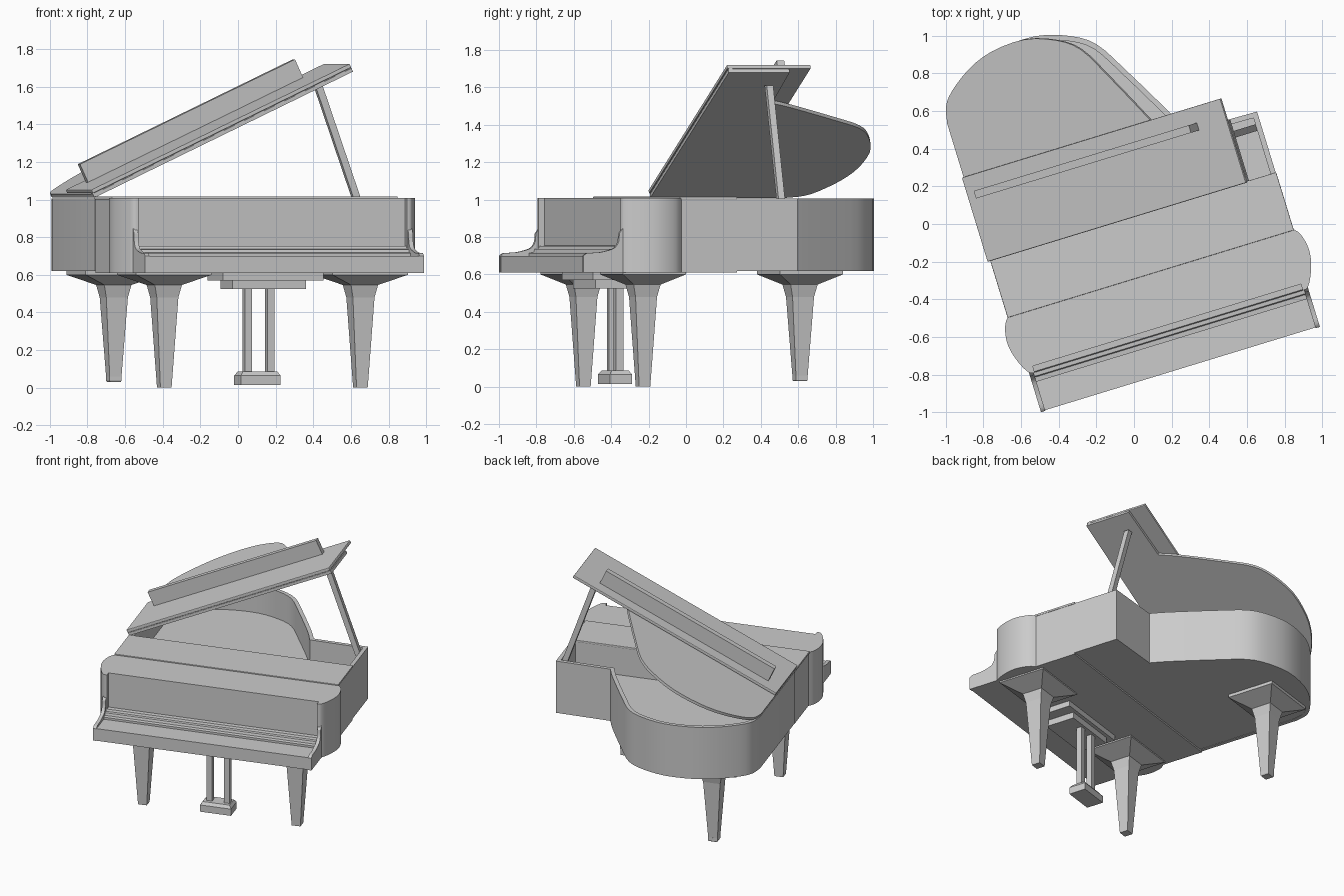
import bpy, bmesh, math
from mathutils import Matrix, Vector

if "Cube" in bpy.data.objects:
    bpy.data.objects.remove(bpy.data.objects["Cube"])

TURN = Matrix.Rotation(math.radians(17), 4, 'Z')      # whole piano is turned on the floor
L, R, C = -0.785, 0.80, 0.01                          # left side, right side, centre line
HINGE = Vector((L, 0, 1.01))
OPEN = (Matrix.Translation(HINGE) @ Matrix.Rotation(math.radians(-25), 4, 'Y')
        @ Matrix.Translation(-HINGE))


def finish(name, bm, mat=None, smooth=False, bevel=0):
    bmesh.ops.recalc_face_normals(bm, faces=bm.faces)
    me = bpy.data.meshes.new(name)
    bm.to_mesh(me)
    bm.free()
    ob = bpy.data.objects.new(name, me)
    bpy.context.collection.objects.link(ob)
    ob.matrix_world = TURN @ (mat or Matrix())
    if bevel:
        m = ob.modifiers.new("bevel", 'BEVEL')
        m.width, m.segments = bevel, 2
    if smooth:
        bpy.ops.object.select_all(action='DESELECT')
        ob.select_set(True)
        bpy.context.view_layer.objects.active = ob
        bpy.ops.object.shade_smooth_by_angle(angle=math.radians(30))
    return ob


def extrude(name, pts, vec, **kw):
    bm = bmesh.new()
    face = bm.faces.new([bm.verts.new(p) for p in pts])
    new = bmesh.ops.extrude_face_region(bm, geom=[face], use_keep_orig=True)["geom"]
    bmesh.ops.translate(bm, vec=vec, verts=[v for v in new if isinstance(v, bmesh.types.BMVert)])
    return finish(name, bm, **kw)


def slab(name, outline, z0, z1, **kw):
    return extrude(name, [(x, y, z0) for x, y in outline], (0, 0, z1 - z0), **kw)


def side_profile(name, pts, x0, x1, **kw):
    return extrude(name, [(x0, y, z) for y, z in pts], (x1 - x0, 0, 0), **kw)


def box(name, x0, x1, y0, y1, z0, z1, **kw):
    return slab(name, [(x0, y0), (x1, y0), (x1, y1), (x0, y1)], z0, z1, **kw)


def stack(name, x, y, levels):
    """Rectangular sections (z, width, depth) joined bottom to top."""
    bm = bmesh.new()
    rings = [[bm.verts.new((x + sx * w / 2, y + sy * d / 2, z))
              for sx, sy in ((-1, -1), (1, -1), (1, 1), (-1, 1))] for z, w, d in levels]
    for a, b in zip(rings, rings[1:]):
        for i in range(4):
            bm.faces.new((a[i], a[i - 1], b[i - 1], b[i]))
    bm.faces.new(rings[0])
    bm.faces.new(rings[-1])
    return finish(name, bm)


def curve(pts, n=3):
    """Smooth curve through the points."""
    p = [Vector(q) for q in pts]
    p = [2 * p[0] - p[1]] + p + [2 * p[-1] - p[-2]]
    out = []
    for a, b, c, d in zip(p, p[1:], p[2:], p[3:]):
        for i in range(n):
            t = i / n
            out.append(0.5 * (2 * b + (c - a) * t + (2 * a - 5 * b + 4 * c - d) * t * t
                              + (3 * b - a - 3 * c + d) * t ** 3))
    return [tuple(q) for q in out] + [tuple(p[-2])]


def inset(path, t):
    """Offset an open path to its left."""
    p = [Vector(q) for q in path]
    out = []
    for i, q in enumerate(p):
        ns = []
        for a, b in ((i - 1, i), (i, i + 1)):
            if a >= 0 and b < len(p):
                d = (p[b] - p[a]).normalized()
                ns.append(Vector((-d.y, d.x)))
        m = (ns[0] + ns[-1]).normalized()
        out.append(tuple(q + m * t / m.dot(ns[0])))
    return out


# Rear case: rim, soundboard and bottom follow one outline
tail = curve([(0.41, 0.39), (0.355, 0.51), (0.195, 0.80), (0.09, 0.97), (-0.033, 1.055),
              (-0.21, 1.108), (-0.41, 1.098), (-0.565, 1.046), (-0.70, 0.96),
              (-0.762, 0.89), (L, 0.80)])
path = [(R, 0.035), (R, 0.38)] + tail + [(L, 0.035)]
inner = inset(path, 0.028)
slab("rear_rim", path + inner[::-1], 0.62, 1.005, smooth=True)
slab("soundboard", inset(path, 0.01), 0.622, 0.80)

# Front case with bulging arms either side of the recessed fallboard
arm = curve([(0.745, -0.60), (0.775, -0.592), (0.81, -0.53), (0.835, -0.45),
             (0.838, -0.38), (0.82, -0.31), (0.79, -0.27)])
half = [(0.745, -0.565)] + arm + [(0.79, 0.04)]
front = [(C + x, y) for x, y in half] + [(C - x, y) for x, y in half[::-1]]
slab("front_case", front, 0.61, 1.008, smooth=True)
box("fixed_lid", L - 0.003, R + 0.003, -0.28, 0.042, 1.0, 1.016, bevel=0.004)

# Keybed with stepped keys, and curved cheeks
side_profile("keybed", [(-0.808, 0.61), (-0.808, 0.70), (-0.65, 0.70), (-0.65, 0.715),
                        (-0.625, 0.718), (-0.62, 0.735), (-0.60, 0.737), (-0.595, 0.752),
                        (-0.55, 0.755), (-0.55, 0.61)], C - 0.765, C + 0.765)
cheek = curve([(-0.812, 0.70), (-0.79, 0.715), (-0.73, 0.717), (-0.67, 0.73), (-0.635, 0.745),
               (-0.615, 0.78), (-0.612, 0.82), (-0.59, 0.85), (-0.585, 0.88)], 2)
for side, x in (("left", C - 0.775), ("right", C + 0.751)):
    side_profile(side + "_cheek", [(-0.812, 0.61)] + cheek + [(-0.56, 0.88), (-0.56, 0.61)],
                 x, x + 0.024, smooth=True)

# Open lid, folded front flap and the upright board on top of it
lid = [(L, 0.04), (R, 0.04), (R, 0.38)] + tail
slab("main_lid", lid, 1.01, 1.03, mat=OPEN, smooth=True)
box("folded_flap", L, R, 0.035, 0.503, 1.034, 1.056, mat=OPEN, bevel=0.005)
box("lid_hinge_strip", L, R, 0.045, 0.065, 1.028, 1.036, mat=OPEN)
box("upright_board", -0.69, 0.628, 0.375, 0.417, 1.05, 1.162, mat=OPEN)

# Prop stick from the right rim to the lid
foot, head = Vector((0.762, 0.30, 0.97)), Vector((0.535, 0.30, 1.61))
extrude("lid_prop", [foot + Vector((dx, dy, 0)) for dx, dy in
                     ((-.02, -.018), (.02, -.018), (.02, .018), (-.02, .018))], head - foot)

# Tapered legs with pyramid mounts
mount = [(0.48, 0.12, 0.12), (0.545, 0.15, 0.15), (0.546, 0.15, 0.15),
         (0.60, 0.42, 0.35), (0.63, 0.42, 0.35)]
for side, x in (("left", C - 0.545), ("right", C + 0.545)):
    stack("front_leg_" + side, x, -0.41, [(0, 0.062, 0.062)] + mount)
stack("rear_leg", -0.453, 0.776, [(0.055, 0.065, 0.065)] + mount)
stack("rear_leg_foot", -0.453, 0.776, [(0.03, 0.058, 0.058), (0.037, 0.066, 0.066),
                                       (0.06, 0.066, 0.066)])

# Pedal lyre
box("lyre_upper_block", C - 0.28, C + 0.28, -0.61, -0.33, 0.57, 0.615)
box("lyre_lower_block", C - 0.215, C + 0.195, -0.57, -0.355, 0.525, 0.575)
for side, x in (("left", -0.068), ("right", 0.056)):
    box("lyre_post_" + side, x - 0.02, x + 0.02, -0.415, -0.372, 0.07, 0.53)
stack("pedal_box", -0.012, -0.393, [(0.015, 0.22, 0.125), (0.065, 0.22, 0.125),
                                    (0.086, 0.19, 0.095)])
